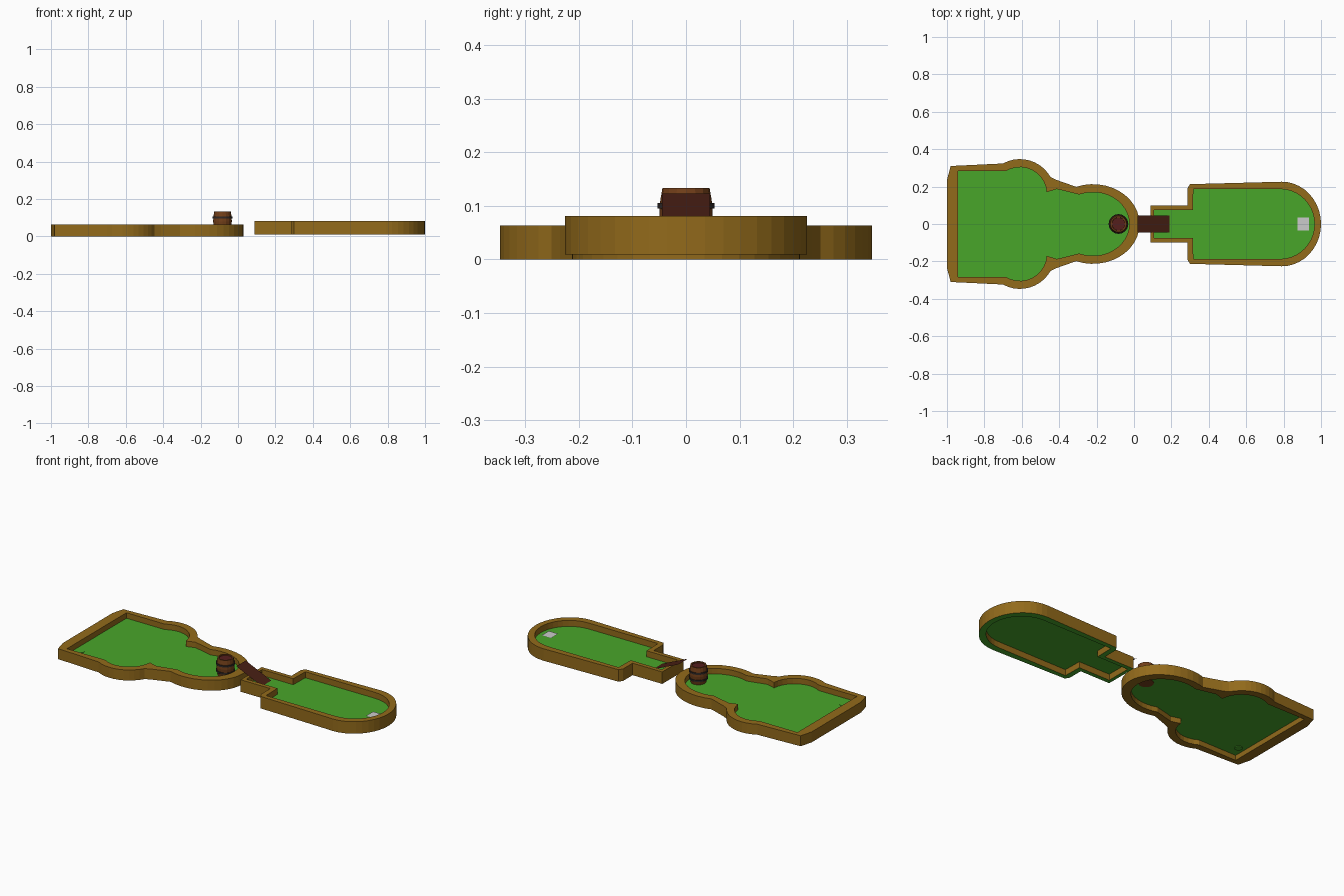
import bpy, bmesh
from math import sin, cos, radians, pi

if "Cube" in bpy.data.objects:
    bpy.data.objects.remove(bpy.data.objects["Cube"])


def material(name, r, g, b):
    m = bpy.data.materials.new(name)
    m.diffuse_color = (r, g, b, 1)
    m.use_nodes = True
    m.node_tree.nodes["Principled BSDF"].inputs["Base Color"].default_value = m.diffuse_color
    return m


WOOD = material("wood", .29, .145, .011)
TURF = material("turf", .066, .38, .023)
BARREL = material("barrel_wood", .17, .05, .01)
PLANK = material("plank", .065, .014, .007)
HOOP = material("hoop", .03, .022, .02)
LID = material("lid", .09, .013, .012)


def make(name, verts, faces, *mats, slots=None):
    me = bpy.data.meshes.new(name)
    me.from_pydata(verts, [], faces)
    for m in mats:
        me.materials.append(m)
    if slots:
        for p, s in zip(me.polygons, slots):
            p.material_index = s
    ob = bpy.data.objects.new(name, me)
    bpy.context.collection.objects.link(ob)
    return ob


def arc(cx, cy, rx, ry, a0, a1, n):
    angles = [radians(a0 + (a1 - a0) * i / n) for i in range(n + 1)]
    return [(cx + rx * cos(a), cy + ry * sin(a)) for a in angles]


def mirrored(half):
    # closed outline from its +y half; points on the axis are not repeated
    return half + [(x, -y) for x, y in reversed(half) if y > 1e-5]


def rail(name, outer, inner, z0, z1, bottom):
    # ring-shaped border: outer wall, top, inner wall, bottom
    n = len(outer)
    verts = [(x, y, z) for loop, z in ((outer, z0), (outer, z1), (inner, z1), (inner, z0))
             for x, y in loop]
    faces, slots = [], []
    for k in range(4):
        for i in range(n):
            j, a, b = (i + 1) % n, k * n, (k + 1) % 4 * n
            faces.append((a + i, b + i, b + j, a + j))
            slots.append(1 if k == 3 else 0)
    return make(name, verts, faces, WOOD, bottom, slots=slots)


def turf(name, outline, z):
    ob = make(name, [(x, y, z) for x, y in outline],
              [tuple(reversed(range(len(outline))))], TURF)
    bm = bmesh.new()
    bm.from_mesh(ob.data)
    bmesh.ops.triangulate(bm, faces=bm.faces[:])
    bm.to_mesh(ob.data)
    bm.free()


def lathe(name, profile, cx, cy, mat, n=16, closed=False):
    verts = [(cx + r * cos(2 * pi * i / n), cy + r * sin(2 * pi * i / n), z)
             for r, z in profile for i in range(n)]
    m = len(profile)
    faces = [(k * n + i, k * n + (i + 1) % n, (k + 1) % m * n + (i + 1) % n, (k + 1) % m * n + i)
             for k in range(m if closed else m - 1) for i in range(n)]
    if not closed:
        faces += [tuple(reversed(range(n))), tuple(range((m - 1) * n, m * n))]
    return make(name, verts, faces, mat)


# Lower green: square back, side lobes and a rounded nose
outer = mirrored([(-1, .235), (-.98, .31)] + arc(-.61, .16, .187, .187, 119, 29, 10)
                 + [(-.413, .235)] + arc(-.22, 0, .25, .213, 111, 0, 12))
inner = mirrored([(-.94, .235), (-.94, .283)] + arc(-.61, .16, .144, .144, 122, 4, 10)
                 + [(-.413, .187)] + arc(-.22, 0, .195, .17, 112, 0, 12))
rail("lower_border", outer, inner, 0, .063, WOOD)
turf("lower_turf", inner, .03)

# Upper green: narrow entry and a rounded end
outer = mirrored([(.088, .1), (.285, .1), (.285, .19), (.3, .213)]
                 + arc(.79, 0, .21, .226, 90, 0, 10))
inner = mirrored([(.108, .075), (.315, .075), (.317, .17), (.317, .187)]
                 + arc(.78, 0, .185, .187, 90, 0, 10))
rail("upper_border", outer, inner, .009, .081, TURF)
turf("upper_turf", inner, .045)

# Thin ramp plank bridging the gap
make("ramp", [(.02, -.045, .123), (.19, -.045, .048), (.19, .045, .048), (.02, .045, .123)],
     [(0, 1, 2, 3)], PLANK)

# Tee plate and hole disc
make("tee_plate", [(.875, -.034, .049), (.936, -.034, .049), (.936, .034, .049), (.875, .034, .049)],
     [(0, 1, 2, 3)])
lathe("hole_disc", [(.022, .026), (.022, .032)], -.9, -.212, TURF)

# Barrel with hoops and a sunken lid
BX = -.083
lathe("barrel", [(.042, .028), (.047, .05), (.05, .08), (.048, .11), (.044, .133),
                 (.036, .133), (.035, .126)], BX, 0, BARREL)
lathe("barrel_lid", [(.034, .124), (.034, .128)], BX, 0, LID)
for i, (z, r) in enumerate(((.056, .048), (.1, .049))):
    lathe(f"barrel_hoop_{i + 1}", [(r - .004, z - .005), (r + .004, z - .005),
                                   (r + .004, z + .005), (r - .004, z + .005)],
          BX, 0, HOOP, closed=True)
